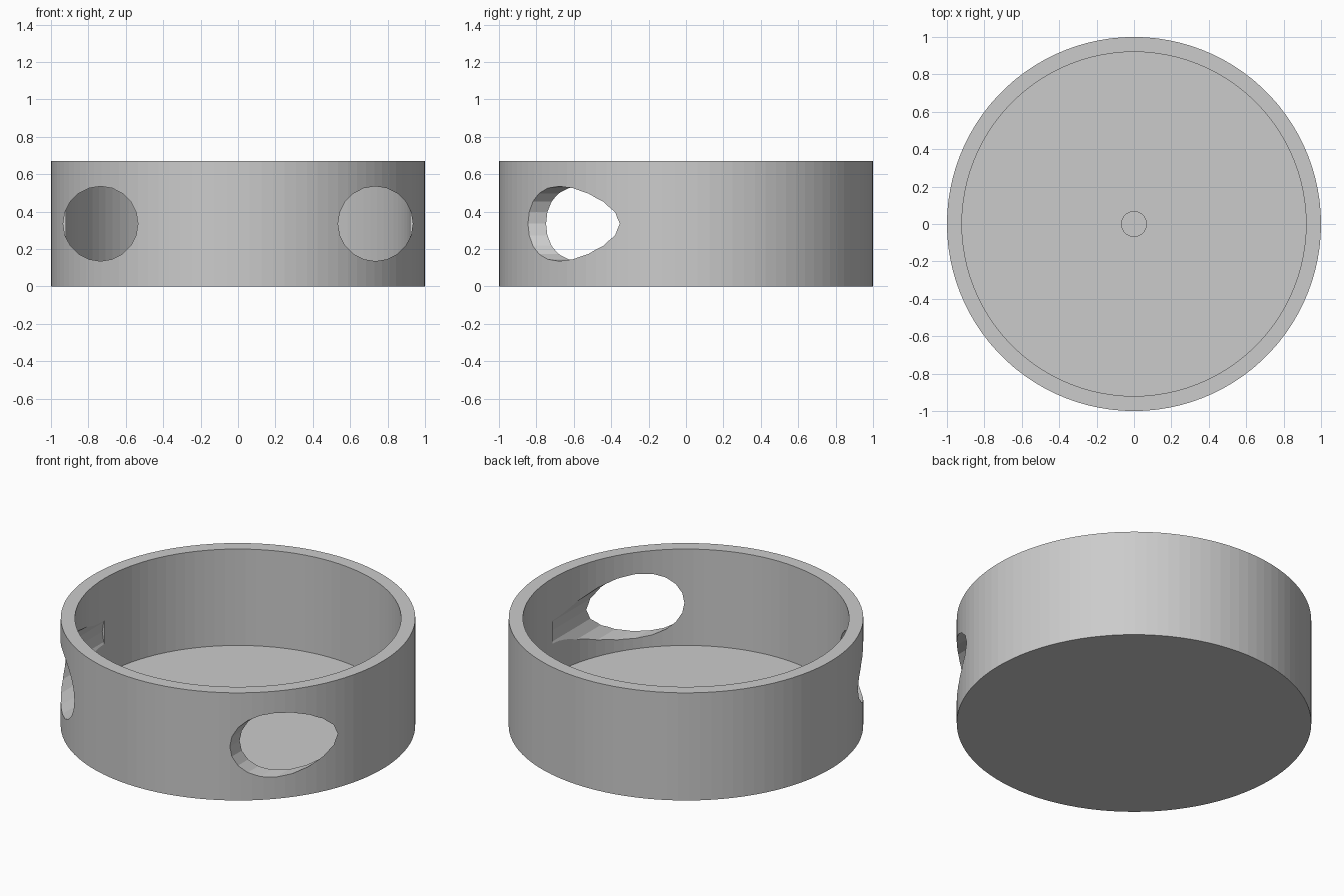
import bpy
import math
from mathutils import Matrix

HEIGHT, FLOOR = 0.67, 0.07
OUTER, INNER = 1.0, 0.92
SIDES = 100

default = bpy.data.objects.get("Cube")
if default:
    bpy.data.objects.remove(default, do_unlink=True)

grey = bpy.data.materials.new("plain grey")
grey.use_nodes = True
grey.diffuse_color = (0.6, 0.6, 0.6, 1)
grey.node_tree.nodes["Principled BSDF"].inputs["Base Color"].default_value = grey.diffuse_color


def cylinder(name, radius, start, end, sides, matrix=Matrix()):
    """Capped cylinder along z from start to end, then moved by matrix."""
    ring = [(radius * math.cos(math.tau * i / sides), radius * math.sin(math.tau * i / sides))
            for i in range(sides)]
    verts = [(x, y, z) for z in (start, end) for x, y in ring]
    faces = [(i, (i + 1) % sides, (i + 1) % sides + sides, i + sides) for i in range(sides)]
    faces += [tuple(reversed(range(sides))), tuple(range(sides, 2 * sides))]
    mesh = bpy.data.meshes.new(name)
    mesh.from_pydata(verts, [], faces)
    mesh.transform(matrix)
    mesh.materials.append(grey)
    obj = bpy.data.objects.new(name, mesh)
    bpy.context.collection.objects.link(obj)
    return obj


def cut(target, cutter):
    """Subtract the cutter from the target and discard it."""
    cutter.hide_render = True
    mod = target.modifiers.new("cut", 'BOOLEAN')
    mod.operation = 'DIFFERENCE'
    mod.solver = 'EXACT'
    mod.object = cutter
    bpy.context.view_layer.objects.active = target
    bpy.ops.object.modifier_apply(modifier=mod.name)
    bpy.data.objects.remove(cutter, do_unlink=True)


# Round open cup
cup = cylinder("round_cup", OUTER, 0, HEIGHT, SIDES)
cut(cup, cylinder("cavity", INNER, FLOOR, HEIGHT + 0.2, SIDES))

# Shallow centre socket in the floor
cut(cup, cylinder("centre_socket", 0.067, FLOOR / 2, FLOOR + 0.1, 20))

# Two bores from the front, ending at the middle of the cup
for side in (-1, 1):
    place = Matrix.Translation((side * 0.735, 0, 0.335)) @ Matrix.Rotation(math.pi / 2, 4, 'X')
    cut(cup, cylinder("front_bore", 0.2, 0, 1.2, 20, place))
